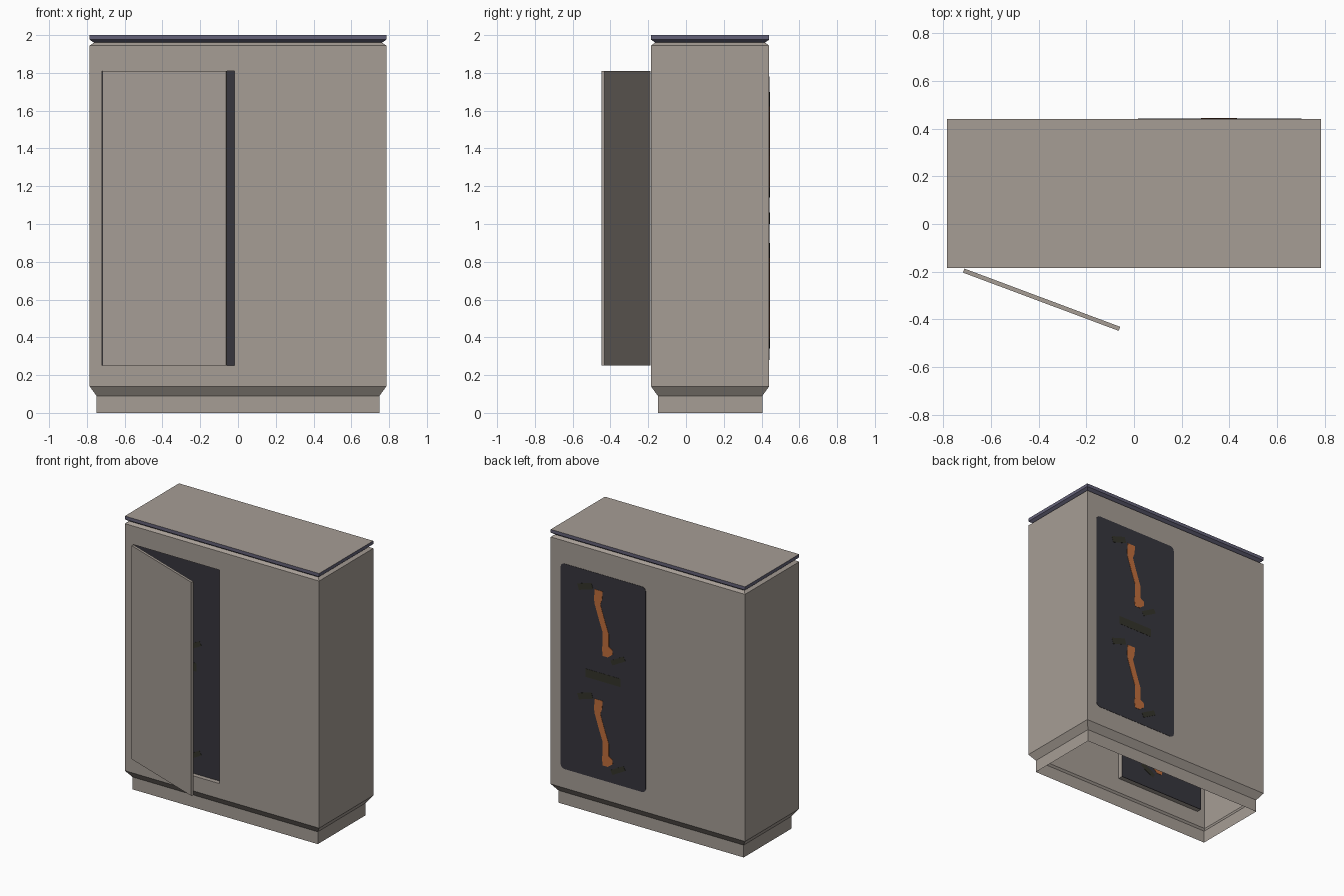
import bpy, bmesh, math
from mathutils import Vector

if "Cube" in bpy.data.objects:
    bpy.data.objects.remove(bpy.data.objects["Cube"], do_unlink=True)


def srgb(*c):
    return tuple((v / 255 / 12.92) if v < 11 else ((v / 255 + 0.055) / 1.055) ** 2.4 for v in c) + (1,)


def material(name, colour):
    m = bpy.data.materials.new(name)
    m.use_nodes = True
    m.diffuse_color = colour
    m.node_tree.nodes["Principled BSDF"].inputs["Base Color"].default_value = colour
    return m


BEIGE = material("warm grey paint", srgb(166, 157, 149))
PURPLE = material("purple grey trim", srgb(100, 98, 120))
DARK = material("dark panel", srgb(55, 54, 61))
ORANGE = material("orange cable", srgb(192, 110, 60))
OLIVE = material("dark olive fitting", srgb(52, 52, 42))


def add_object(name, bm, mats):
    bmesh.ops.recalc_face_normals(bm, faces=bm.faces)
    me = bpy.data.meshes.new(name)
    bm.to_mesh(me)
    bm.free()
    for m in mats:
        me.materials.append(m)
    ob = bpy.data.objects.new(name, me)
    bpy.context.collection.objects.link(ob)
    return ob


# Body footprint
HX, Y0, Y1 = 0.785, -0.185, 0.44


def loft(profile):
    """Stack rectangles given as (inset, height) and join their sides."""
    bm = bmesh.new()
    rings = []
    for d, z in profile:
        corners = [(-HX + d, Y0 + d), (HX - d, Y0 + d), (HX - d, Y1 - d), (-HX + d, Y1 - d)]
        rings.append([bm.verts.new((x, y, z)) for x, y in corners])
    for a, b in zip(rings, rings[1:]):
        for i in range(4):
            j = (i + 1) % 4
            bm.faces.new((a[i], a[j], b[j], b[i]))
    return bm, rings


# Hollow body with plinth, open underneath, with a recessed doorway
DOOR_X, DOOR_Z, RECESS = (-0.72, -0.018), (0.25, 1.81), 0.035
bm, rings = loft([(0.036, 0), (0.036, 0.09), (0, 0.14), (0, 1.945), (0.022, 1.96)])
for axis, cuts in ((0, DOOR_X), (2, DOOR_Z)):
    for c in cuts:
        co, no = Vector(), Vector()
        co[axis], no[axis] = c, 1
        front = [f for f in bm.faces if all(abs(v.co.y - Y0) < 1e-4 for v in f.verts)]
        edges = {e for f in front for e in f.edges}
        verts = {v for f in front for v in f.verts}
        bmesh.ops.bisect_plane(bm, geom=front + list(edges) + list(verts), plane_co=co, plane_no=no)
for f in list(bm.faces):
    c = f.calc_center_median()
    if (all(abs(v.co.y - Y0) < 1e-4 for v in f.verts)
            and DOOR_X[0] < c.x < DOOR_X[1] and DOOR_Z[0] < c.z < DOOR_Z[1]):
        loop = list(f.verts)
        bm.faces.remove(f)
        back = [bm.verts.new(v.co + Vector((0, RECESS, 0))) for v in loop]
        for i in range(4):
            j = (i + 1) % 4
            bm.faces.new((loop[i], loop[j], back[j], back[i]))
add_object("cabinet_body", bm, [BEIGE])

# Lid with trimmed edge
bm, rings = loft([(0.022, 1.96), (0, 1.976), (0, 2.0)])
for f in bm.faces:
    f.material_index = 1
bm.faces.new(rings[-1])
add_object("lid", bm, [BEIGE, PURPLE])

# Door standing ajar on its hinge
bm = bmesh.new()
bmesh.ops.create_cube(bm, size=1)
for v in bm.verts:
    v.co = Vector(((v.co.x + 0.5) * 0.698, (v.co.y + 0.5) * 0.018, DOOR_Z[0] + (v.co.z + 0.5) * 1.56))
door = add_object("door", bm, [BEIGE])
door.location = (-0.718, -0.204, 0)
door.rotation_euler.z = -math.radians(20.5)


def plate(name, outline, mat, thick, place):
    """Thin upright plate from an outline of (across, height) points."""
    bm = bmesh.new()
    f = bm.faces.new([bm.verts.new((u, -thick / 2, z)) for u, z in outline])
    ext = bmesh.ops.extrude_face_region(bm, geom=[f], use_keep_orig=True)["geom"]
    bmesh.ops.translate(bm, vec=(0, thick, 0), verts=[v for v in ext if isinstance(v, bmesh.types.BMVert)])
    ob = add_object(name, bm, [mat])
    ob.location, ob.rotation_euler.z = place


def rounded(w, z0, z1, r):
    pts = []
    for k, (u, z) in enumerate(((w - r, z1 - r), (r - w, z1 - r), (r - w, z0 + r), (w - r, z0 + r))):
        for s in range(4):
            a = math.pi / 2 * (k + s / 3)
            pts.append((u + r * math.cos(a), z + r * math.sin(a)))
    return pts


def bar(u, z, w, h, tilt):
    c, s = math.cos(tilt), math.sin(tilt)
    return [(u + c * a * w - s * b * h, z + s * a * w + c * b * h)
            for a, b in ((-.5, -.5), (.5, -.5), (.5, .5), (-.5, .5))]


# Cable centre line: across, height, half width
CABLE = [(-.035, 1.66, .032), (-.04, 1.60, .032), (-.046, 1.56, .024), (-.01, 1.45, .024),
         (.022, 1.36, .024), (.022, 1.27, .024), (.034, 1.25, .042), (.036, 1.22, .042), (.018, 1.19, .02)]


def panel(side, outline, place):
    plate(side + "_panel", outline, DARK, 0.004, place)
    for tag, dz in (("upper", 0), ("lower", -0.8)):
        left = [(u - w, z + dz) for u, z, w in CABLE]
        right = [(u + w, z + dz) for u, z, w in reversed(CABLE)]
        plate(f"{side}_{tag}_cable", left + right, ORANGE, 0.008, place)
        plate(f"{side}_{tag}_clip", bar(.12, 1.185 + dz, .12, .035, 0.5), OLIVE, 0.007, place)
        plate(f"{side}_{tag}_bracket", bar(-.145, 1.66 + dz, .12, .045, 0.3), OLIVE, 0.007, place)
    plate(side + "_middle_fitting", bar(0, 1.03, .28, .06, 0), OLIVE, 0.007, place)


# Panel inside the doorway, and its twin on the back wall
mid = sum(DOOR_X) / 2
half = (DOOR_X[1] - DOOR_X[0]) / 2
panel("front", bar(0, sum(DOOR_Z) / 2, 2 * half, DOOR_Z[1] - DOOR_Z[0], 0),
      ((mid, Y0 + RECESS, 0), 0))
panel("back", rounded(0.344, 0.28, 1.78, 0.03), ((0.36, Y1, 0), math.pi))
